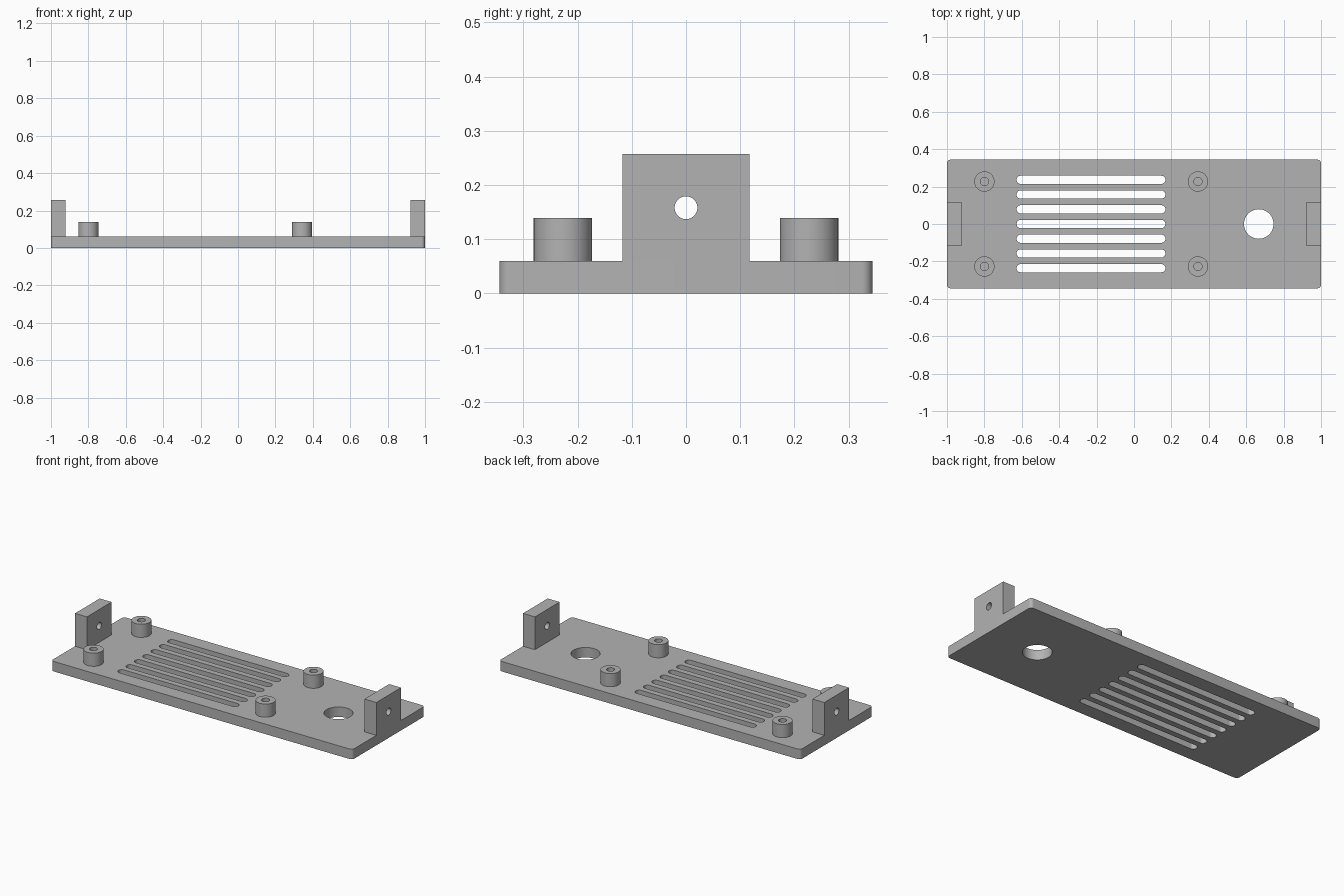
import bpy
import bmesh
from math import cos, sin, pi, radians
from mathutils import Matrix

cube = bpy.data.objects.get("Cube")
if cube:
    bpy.data.objects.remove(cube, do_unlink=True)

grey = bpy.data.materials.new("plain grey")
grey.use_nodes = True
colour = (0.45, 0.45, 0.45, 1)
grey.diffuse_color = colour
grey.node_tree.nodes["Principled BSDF"].inputs["Base Color"].default_value = colour


def rounded(cx, cy, hx, hy, r, steps=8):
    """Outline of a rectangle with rounded corners; r equal to hy gives a slot."""
    corners = [(1, 1), (-1, 1), (-1, -1), (1, -1)]
    return [(cx + sx * (hx - r) + r * cos((q + i / steps) * pi / 2),
             cy + sy * (hy - r) + r * sin((q + i / steps) * pi / 2))
            for q, (sx, sy) in enumerate(corners) for i in range(steps + 1)]


def circle(cx, cy, r, sides=48):
    return [(cx + r * cos(2 * pi * i / sides), cy + r * sin(2 * pi * i / sides))
            for i in range(sides)]


def extruded(name, loops, height, matrix):
    """Fill the first loop, leaving the other loops as holes, and extrude it."""
    bm = bmesh.new()
    for loop in loops:
        verts = [bm.verts.new((x, y, 0)) for x, y in loop]
        for a, b in zip(verts, verts[1:] + verts[:1]):
            bm.edges.new((a, b))
    bmesh.ops.remove_doubles(bm, verts=bm.verts[:], dist=1e-5)
    bmesh.ops.triangle_fill(bm, edges=bm.edges[:], use_beauty=True, normal=(0, 0, 1))
    result = bmesh.ops.extrude_face_region(bm, geom=bm.faces[:], use_keep_orig=True)
    top = [g for g in result["geom"] if isinstance(g, bmesh.types.BMVert)]
    bmesh.ops.translate(bm, verts=top, vec=(0, 0, height))
    bmesh.ops.recalc_face_normals(bm, faces=bm.faces[:])
    mesh = bpy.data.meshes.new(name)
    bm.to_mesh(mesh)
    bm.free()
    mesh.materials.append(grey)
    obj = bpy.data.objects.new(name, mesh)
    obj.matrix_world = matrix
    bpy.context.collection.objects.link(obj)
    bpy.ops.object.select_all(action="DESELECT")
    obj.select_set(True)
    bpy.context.view_layer.objects.active = obj
    bpy.ops.object.shade_smooth_by_angle(angle=radians(30))
    return obj


THICK = 0.06

# Base plate with vent slots and a cable hole
slots = [rounded(-0.23, 0.0787 * i, 0.398, 0.022, 0.022) for i in range(-3, 4)]
extruded("base_plate",
         [rounded(0, 0, 1, 0.344, 0.02)] + slots + [circle(0.667, 0, 0.079)],
         THICK, Matrix())

# Hollow standoffs
for x, end in ((-0.8, "right"), (0.342, "left")):
    for y, side in ((-0.227, "front"), (0.227, "back")):
        extruded(f"standoff_{side}_{end}",
                 [circle(0, 0, 0.054), circle(0, 0, 0.022)],
                 0.079, Matrix.Translation((x, y, THICK)))

# Upright end tabs with a screw hole, extruded along x
along_x = Matrix(((0, 0, 1, 0), (1, 0, 0, 0), (0, 1, 0, 0), (0, 0, 0, 1)))
tab = [(-0.117, 0), (0.117, 0), (0.117, 0.197), (-0.117, 0.197)]
for x, end in ((-1, "right"), (0.921, "left")):
    extruded(f"end_tab_{end}", [tab, circle(0, 0.098, 0.021)],
             0.079, Matrix.Translation((x, 0, THICK)) @ along_x)
